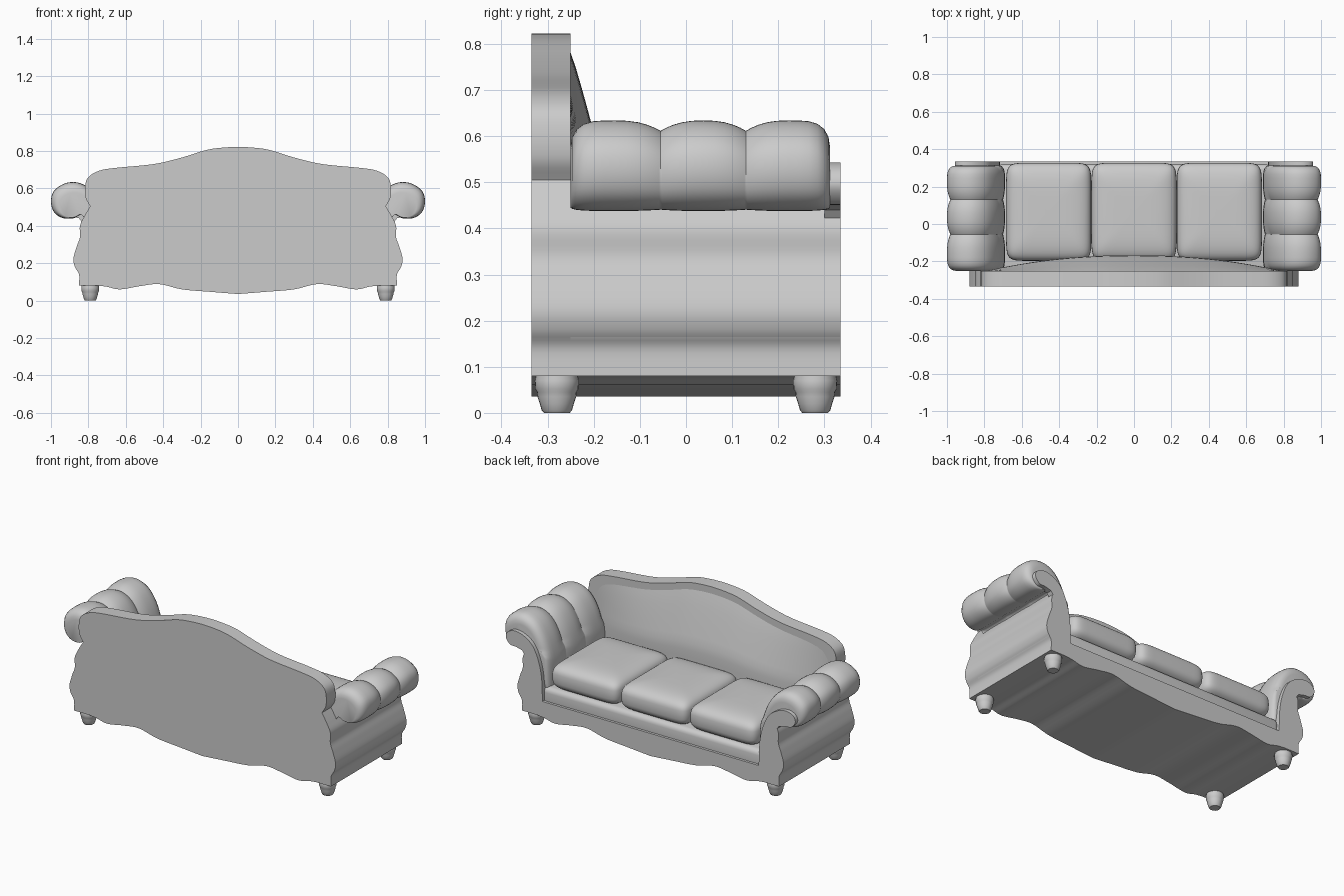
import bpy, bmesh, math
from mathutils import Vector

if "Cube" in bpy.data.objects:
    bpy.data.objects.remove(bpy.data.objects["Cube"])


def finish(name, bm, angle=35):
    bmesh.ops.recalc_face_normals(bm, faces=bm.faces[:])
    me = bpy.data.meshes.new(name)
    bm.to_mesh(me)
    bm.free()
    ob = bpy.data.objects.new(name, me)
    bpy.context.collection.objects.link(ob)
    bpy.ops.object.select_all(action='DESELECT')
    bpy.context.view_layer.objects.active = ob
    ob.select_set(True)
    bpy.ops.object.shade_smooth_by_angle(angle=math.radians(angle))
    return ob


def spline(pts, n=5):
    """Smooth open curve through 2D points (Catmull-Rom)."""
    p = [Vector(q) for q in pts]
    p = [2 * p[0] - p[1]] + p + [2 * p[-1] - p[-2]]
    out = []
    for i in range(1, len(p) - 2):
        a, b, c, d = p[i - 1:i + 3]
        for k in range(n):
            t = k / n
            out.append(0.5 * (2 * b + (c - a) * t + (2 * a - 5 * b + 4 * c - d) * t * t
                              + (3 * b - a - 3 * c + d) * t ** 3))
    return [(v.x, v.y) for v in out] + [tuple(pts[-1])]


def mirrored(half):
    """Close a right-hand half outline by reflecting it over x = 0."""
    return half + [(-x, z) for x, z in reversed(half) if x > 1e-4]


def extrude(name, outline, y0, y1):
    bm = bmesh.new()
    f = bm.faces.new([bm.verts.new((x, y0, z)) for x, z in outline])
    ext = bmesh.ops.extrude_face_region(bm, geom=[f])
    for v in ext['geom']:
        if isinstance(v, bmesh.types.BMVert):
            v.co.y = y1
    return finish(name, bm)


# Shared outline pieces (x, z)
hem = spline([(0, .035), (.15, .047), (.3, .06), (.42, .088), (.52, .078),
              (.63, .06), (.7, .074), (.75, .08)])
side = spline([(.85, .08), (.85, .14), (.872, .18), (.88, .225), (.862, .29),
               (.845, .34), (.845, .40), (.82, .455)])
crest = spline([(.79, .505), (.815, .55), (.818, .61), (.80, .66), (.74, .695), (.65, .71),
                (.45, .73), (.3, .765), (.17, .805), (.08, .818), (0, .822)])

# Back board and wavy base
extrude("back_board", mirrored(hem + side + crest), -.335, -.25)
low_side = [p for p in side if p[1] < .17]
extrude("base_frame", mirrored(hem + low_side + [(.865, .17), (0, .17)]), -.25, .335)

# Seat platform
bm = bmesh.new()
bmesh.ops.create_cube(bm, size=1)
for v in bm.verts:
    v.co = (v.co.x * 1.46, .035 + v.co.y * .57, .185 + v.co.z * .13)
bmesh.ops.bevel(bm, geom=bm.edges[:], offset=.03, segments=4, profile=.5, affect='EDGES')
finish("seat_platform", bm)

# Backrest padding bulging forward, following the crest
top = sorted((x, z) for x, z in crest if z > .67)


def crest_z(x):
    x = abs(x)
    for (x0, z0), (x1, z1) in zip(top, top[1:]):
        if x0 <= x <= x1:
            return z0 + (z1 - z0) * (x - x0) / (x1 - x0)
    return top[-1][1] - (x - top[-1][0])


bm = bmesh.new()
NX, NZ = 48, 14
grid = []
for i in range(NX + 1):
    x = -.79 + 1.58 * i / NX
    zt = crest_z(x) - .035
    row = []
    for j in range(NZ + 1):
        t = j / NZ
        z = .2 + (zt - .2) * t
        b = .085 * max(0, 1 - (abs(x) / .79) ** 2.2) * min(1, 1.9 * (1 - t)) ** .9
        row.append(bm.verts.new((x, -.252 + b, z)))
    grid.append(row)
for i in range(NX):
    for j in range(NZ):
        bm.faces.new((grid[i][j], grid[i + 1][j], grid[i + 1][j + 1], grid[i][j + 1]))
pad = finish("backrest_padding", bm)
if sum(p.normal.y for p in pad.data.polygons) < 0:
    pad.data.flip_normals()

# Seat cushions: soft superellipsoid boxes
def sp(v, e):
    return math.copysign(abs(v) ** e, v)


for k in (-1, 0, 1):
    bm = bmesh.new()
    bmesh.ops.create_uvsphere(bm, u_segments=64, v_segments=24, radius=1)
    for v in bm.verts:
        r = math.hypot(v.co.x, v.co.y)
        h = sp(r, .5)
        c, s = (v.co.x / r, v.co.y / r) if r > 1e-5 else (0, 0)
        v.co = (k * .456 + .228 * h * sp(c, .22), .065 + .262 * h * sp(s, .22),
                .322 + .088 * sp(v.co.z, .6))
    finish("seat_cushion", bm, 60)

# Arms and legs, both sides
arm_profile = spline([(.69, .2), (.69, .33), (.70, .42), (.735, .52), (.79, .597), (.86, .632),
                      (.93, .625), (.985, .585), (1.0, .53), (.985, .475), (.94, .442),
                      (.88, .44), (.83, .46), (.80, .40), (.78, .2)], 4)
scroll = spline([(.715, .165), (.72, .30), (.74, .40), (.78, .485), (.84, .53), (.90, .543),
                 (.945, .525), (.957, .49), (.93, .455), (.89, .45), (.85, .44)])
CUTS = (-.25, -.055, .13, .312)
for sx, label in ((1, "right"), (-1, "left")):
    flip = lambda pts: [(sx * x, z) for x, z in pts]
    # Outer side under the roll
    extrude(label + "_arm_side", flip([(.72, .1)] + side + [(.74, .455)]), -.25, .31)
    # Scrolled front panel
    extrude(label + "_arm_front_panel",
            flip(scroll + [p for p in reversed(side) if p[1] < .43] + [(.715, .08)]), .3, .335)

    # Tufted arm roll with three bulges
    bm = bmesh.new()
    rings = []
    for a in range(3):
        for i in range(13 if a == 2 else 12):
            t = i / 12
            t = .5 - .5 * math.cos(math.pi * t)
            y = CUTS[a] + (CUTS[a + 1] - CUTS[a]) * t
            u = abs(2 * t - 1)
            outer = (a == 0 and t < .5) or (a == 2 and t > .5)
            s = 1 - .32 * (1 - math.sqrt(max(0, 1 - u ** 4))) if outer else 1 - .13 * u ** 2.5
            rings.append([bm.verts.new((sx * (.86 + (x - .86) * (s if z > .43 else .5 + s / 2)), y,
                                        .46 + (z - .46) * s)) for x, z in arm_profile])
    n = len(arm_profile)
    for r0, r1 in zip(rings, rings[1:]):
        for i in range(n):
            j = (i + 1) % n
            bm.faces.new((r0[i], r0[j], r1[j], r1[i]))
    bm.faces.new(rings[0])
    bm.faces.new(rings[-1])
    finish(label + "_arm_roll", bm, 50)

    # Turned legs
    prof = [(0, 0), (.028, 0), (.033, .006), (.037, .02), (.042, .035), (.043, .045),
            (.047, .052), (.048, .07), (.045, .082), (.045, .1), (0, .1)]
    for y in (-.28, .28):
        bm = bmesh.new()
        vs = [bm.verts.new((sx * .79 + r, y, z)) for r, z in prof]
        es = [bm.edges.new(p) for p in zip(vs, vs[1:])]
        bmesh.ops.spin(bm, geom=vs + es, cent=(sx * .79, y, 0), axis=(0, 0, 1),
                       angle=2 * math.pi, steps=24)
        bmesh.ops.remove_doubles(bm, verts=bm.verts[:], dist=1e-4)
        finish(label + ("_back_leg" if y < 0 else "_front_leg"), bm)
